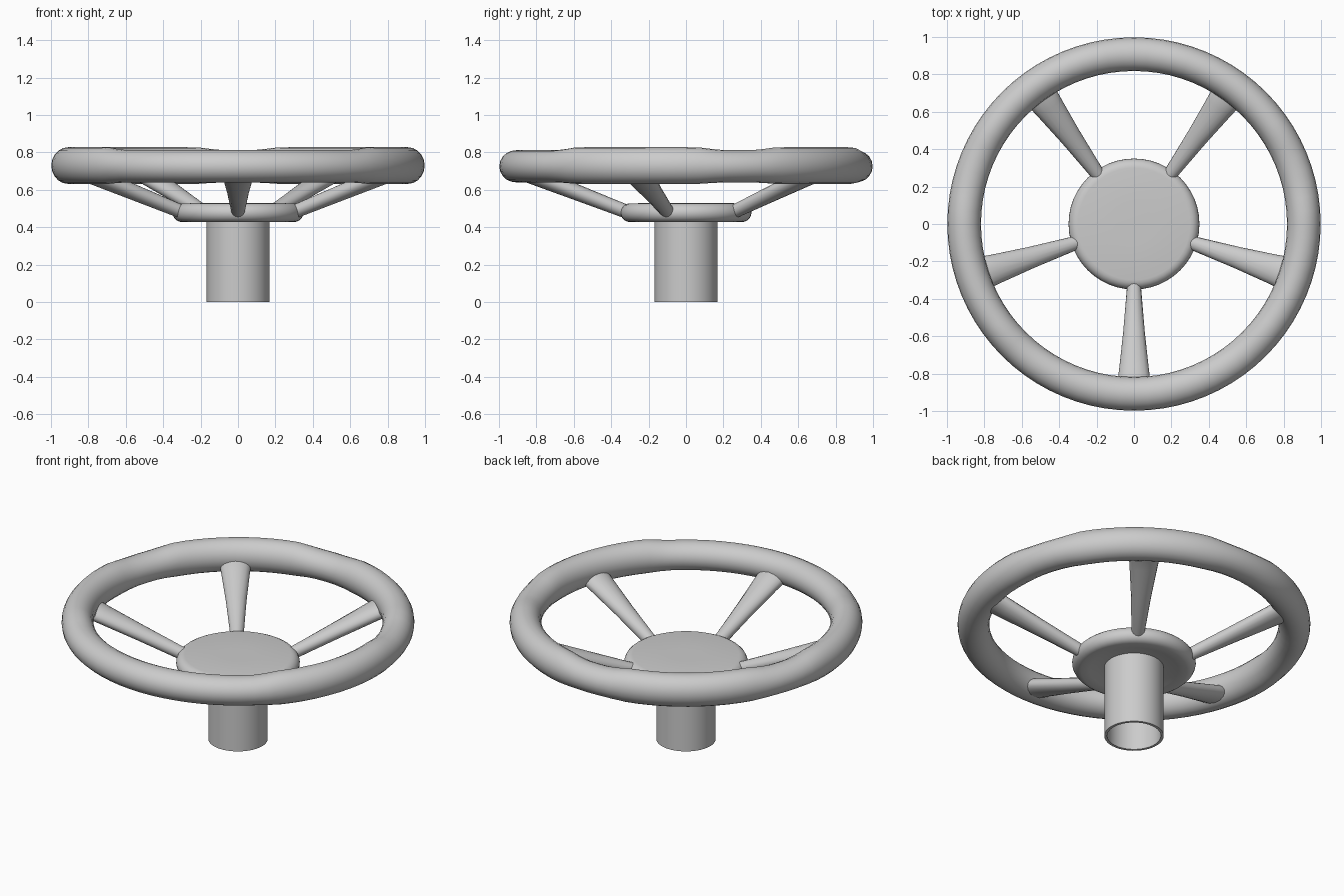
import bpy, bmesh, math
from math import sin, cos, pi, radians

if "Cube" in bpy.data.objects:
    bpy.data.objects.remove(bpy.data.objects["Cube"])

SPOKE_ANGLES = [54, 126, 198, 270, 342]


def make_object(name, bm, angle=40):
    bmesh.ops.recalc_face_normals(bm, faces=bm.faces[:])
    mesh = bpy.data.meshes.new(name)
    bm.to_mesh(mesh)
    bm.free()
    ob = bpy.data.objects.new(name, mesh)
    bpy.context.collection.objects.link(ob)
    bpy.ops.object.select_all(action='DESELECT')
    ob.select_set(True)
    bpy.context.view_layer.objects.active = ob
    bpy.ops.object.shade_smooth_by_angle(angle=radians(angle))
    return ob


def bridge(bm, rings, closed):
    """Join consecutive rings of vertices with quads; cap ends if open."""
    n = len(rings[0])
    count = len(rings) if closed else len(rings) - 1
    for i in range(count):
        a, b = rings[i], rings[(i + 1) % len(rings)]
        for j in range(n):
            k = (j + 1) % n
            bm.faces.new((a[j], a[k], b[k], b[j]))
    if not closed:
        bm.faces.new(rings[0])
        bm.faces.new(rings[-1])


def lathe(name, profile, closed, steps=48):
    bm = bmesh.new()
    rings = [[bm.verts.new((r * cos(2 * pi * i / steps), r * sin(2 * pi * i / steps), z))
              for i in range(steps)] for r, z in profile]
    bridge(bm, rings, closed)
    return make_object(name, bm)


# Rim: a ring that swells slightly where the side and back spokes join
bm = bmesh.new()
rings = []
for i in range(80):
    a = 360 * i / 80
    near = min(abs((a - s + 180) % 360 - 180) for s in SPOKE_ANGLES if s != 270)
    t = max(0, min(1, (30 - near) / 8))
    half_h = 0.086 + 0.012 * t
    zc = 0.726 + 0.004 * t
    ring = []
    for j in range(20):
        p = 2 * pi * j / 20
        r = 0.908 + 0.09 * cos(p)
        ring.append(bm.verts.new((r * cos(radians(a)), r * sin(radians(a)), zc + half_h * sin(p))))
    rings.append(ring)
bridge(bm, rings, True)
make_object("rim", bm)

# Hub: rounded disc with a shallow dish underneath
edge = [(0.30 + 0.05 * cos(radians(t)), 0.478 + 0.05 * sin(radians(t))) for t in range(-90, 91, 18)]
lathe("hub", [(0.10, 0.445), (0.21, 0.445), (0.25, 0.432)] + edge + [(0.10, 0.53)], False)

# Column: open-ended tube
lathe("column", [(0.168, 0), (0.168, 0.46), (0.152, 0.46), (0.152, 0)], True)

# Spokes: oval bars widening from hub to rim; (radius, height, half width, half thickness)
STATIONS = [(0.24, 0.465, 0.034, 0.032), (0.34, 0.492, 0.038, 0.035),
            (0.58, 0.585, 0.058, 0.040), (0.78, 0.662, 0.080, 0.044),
            (0.84, 0.685, 0.088, 0.045), (0.91, 0.70, 0.088, 0.045)]
for n, deg in enumerate(SPOKE_ANGLES):
    a = radians(deg)
    bm = bmesh.new()
    rings = []
    for r, z, hw, ht in STATIONS:
        ring = []
        for j in range(16):
            p = 2 * pi * j / 16
            w, h = hw * cos(p), ht * sin(p)
            rr = r - 0.35 * h
            ring.append(bm.verts.new((rr * cos(a) - w * sin(a), rr * sin(a) + w * cos(a), z + h)))
        rings.append(ring)
    bridge(bm, rings, False)
    make_object(f"spoke_{n + 1}", bm)
